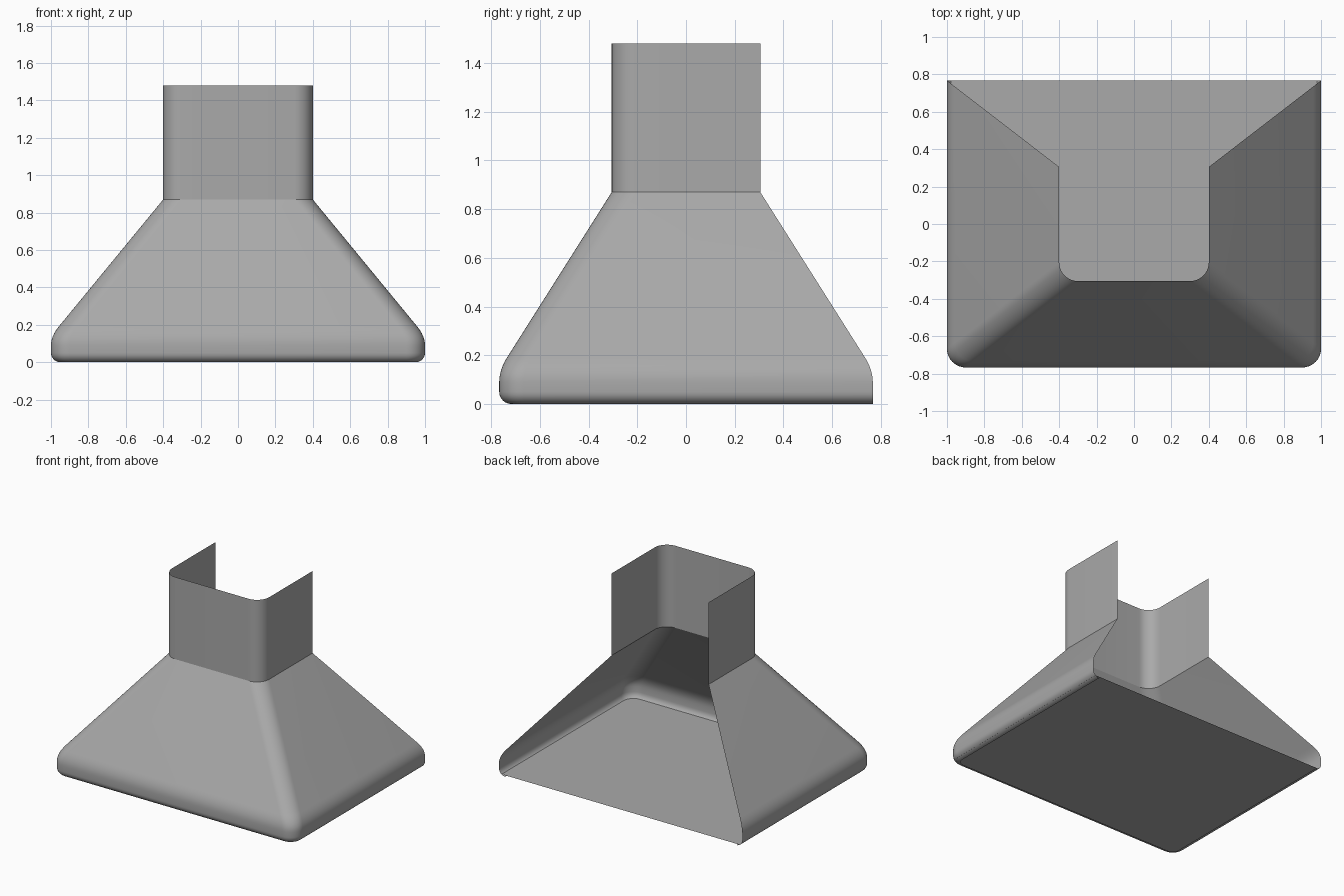
import bpy, bmesh
from math import sin, cos, pi

if "Cube" in bpy.data.objects:
    bpy.data.objects.remove(bpy.data.objects["Cube"])

steel = bpy.data.materials.new("brushed_grey")
steel.use_nodes = True
grey = (0.4, 0.4, 0.4, 1)
steel.diffuse_color = grey
steel.node_tree.nodes["Principled BSDF"].inputs["Base Color"].default_value = grey

BASE_X, BASE_Y = 1.0, 0.767      # half size of the canopy rim
TOP_X, TOP_Y = 0.4, 0.305        # half size of the chimney
RADIUS, CURL = 0.1, 0.05
SHOULDER, NECK, TOP = 0.14, 0.87, 1.48


def section(z, taper=0, inset=0):
    """U-shaped outline, open at the back, with rounded front corners."""
    hx = BASE_X + (TOP_X - BASE_X) * taper - inset
    back = BASE_Y + (TOP_Y - BASE_Y) * taper
    front, r, n = back - inset, RADIUS - inset, 10
    arc = [(hx - r + r * cos(a), -front + r - r * sin(a))
           for a in (i * pi / 2 / n for i in range(n + 1))]
    right = [(hx, back)] + arc
    left = [(-x, y) for x, y in reversed(right)]
    return [(x, y, z) for x, y in right + left]


def build(name, sections, fill=False):
    bm = bmesh.new()
    rings = [[bm.verts.new(p) for p in s] for s in sections]
    for low, high in zip(rings, rings[1:]):
        for i in range(len(low) - 1):
            bm.faces.new((low[i + 1], low[i], high[i], high[i + 1]))
    if fill:
        bm.faces.new(rings[0])
    bm.normal_update()
    mesh = bpy.data.meshes.new(name)
    bm.to_mesh(mesh)
    bm.free()
    mesh.materials.append(steel)
    obj = bpy.data.objects.new(name, mesh)
    bpy.context.collection.objects.link(obj)
    bpy.ops.object.select_all(action="DESELECT")
    obj.select_set(True)
    bpy.context.view_layer.objects.active = obj
    bpy.ops.object.shade_smooth_by_angle(angle=pi / 6)


# Canopy: curled lower rim, short wall, rounded shoulder, sloping hood
steps = 6
rim = [section(CURL - CURL * cos(a), 0, CURL - CURL * sin(a))
       for a in (i * pi / 2 / steps for i in range(steps + 1))]
shoulder = []
end_taper = 0.07
end_z = SHOULDER + (NECK - SHOULDER) * end_taper
for i in range(steps + 1):
    t = i / steps
    z = (1 - t) ** 2 * 0.09 + 2 * t * (1 - t) * SHOULDER + t * t * end_z
    shoulder.append(section(z, end_taper * t * t))
build("canopy", rim + shoulder + [section(NECK, 1)])

# Chimney: straight duct cover
build("chimney", [section(NECK, 1), section(TOP, 1)])

# Base plate: flat panel just inside the rim
build("base_plate", [section(0.01, 0, 0.02)], fill=True)
